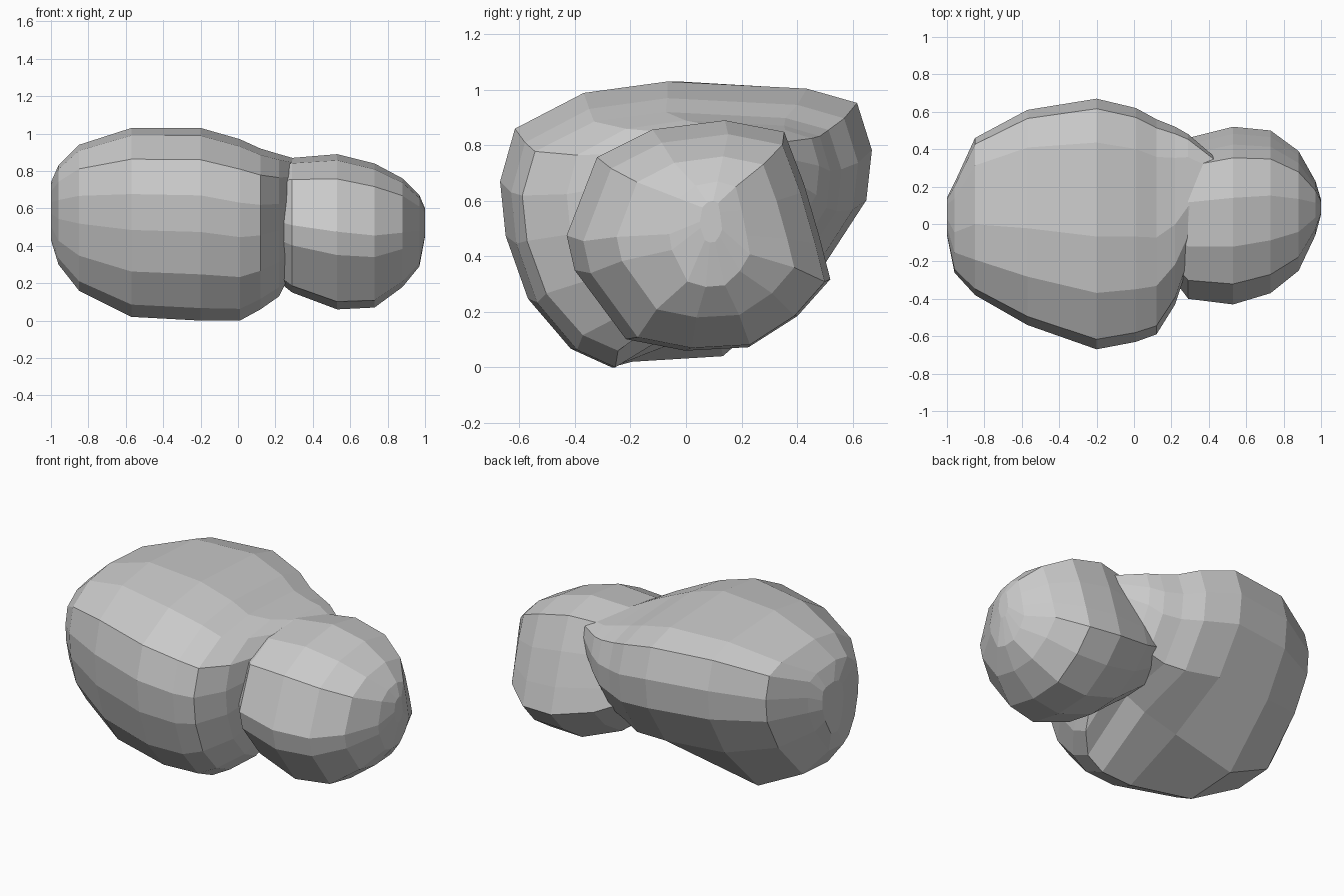
import bpy, bmesh

if "Cube" in bpy.data.objects:
    bpy.data.objects.remove(bpy.data.objects["Cube"])


def loft(name, profile, stations, hollow=None):
    """Fit a side profile (-1..1) into the y/z extents at each x station and skin it.
    hollow: index of the underside profile point that rises towards +x."""
    bm = bmesh.new()
    rings = []
    for x, y0, y1, z0, z1 in stations:
        ring = []
        for i, (u, v) in enumerate(profile):
            if i == hollow:
                v += max(-.1, min(.4, .3 + .75 * x))
            ring.append(bm.verts.new((x,
                                      (y0 + y1) / 2 + u * (y1 - y0) / 2,
                                      (z0 + z1) / 2 + v * (z1 - z0) / 2)))
        rings.append(ring)
    n = len(profile)
    for a, b in zip(rings, rings[1:]):
        for i in range(n):
            j = (i + 1) % n
            bm.faces.new((a[i], a[j], b[j], b[i]))
    bm.faces.new(rings[0])
    bm.faces.new(rings[-1])
    bmesh.ops.recalc_face_normals(bm, faces=bm.faces)
    mesh = bpy.data.meshes.new(name)
    bm.to_mesh(mesh)
    bm.free()
    ob = bpy.data.objects.new(name, mesh)
    bpy.context.collection.objects.link(ob)
    return ob


# Large lobe: leans back, with an undercut rear, tapering into the small lobe
large_profile = [(-1, .3), (-.97, -.08), (-.85, -.52), (-.62, -.87), (-.4, -1),
                 (.17, -.86), (.72, -.33), (.97, .17), (1, .52), (.92, .85),
                 (.65, .95), (-.1, 1), (-.55, .92), (-.92, .67)]
large = loft("lumpy_body", large_profile, [
    (-1.00, -.06, .14, .43, .74),
    (-.96, -.26, .22, .30, .83),
    (-.85, -.38, .46, .16, .94),
    (-.57, -.54, .61, .02, 1.03),
    (-.20, -.67, .67, .00, 1.03),
    (.01, -.63, .62, .00, .97),
    (.12, -.59, .56, .06, .92),
    (.22, -.43, .52, .13, .89),
    (.29, -.22, .48, .27, .87),
    (.50, .05, .30, .60, .82)], hollow=5)

# Small lobe: bulges low at the rear, blunt at the outer end
small_profile = [(-1, 0), (-.94, -.3), (-.55, -.9), (-.1, -1), (.38, -.97),
                 (.75, -.7), (1, -.38), (.92, -.02), (.8, .45), (.65, .9),
                 (.2, 1), (-.35, .92), (-.77, .68)]
small = loft("small_lobe", small_profile, [
    (.10, -.15, .38, .30, .82),
    (.29, -.40, .46, .15, .87),
    (.53, -.43, .52, .06, .89),
    (.73, -.37, .50, .07, .84),
    (.88, -.25, .39, .18, .76),
    (.97, -.06, .23, .29, .67),
    (1.00, .05, .13, .45, .60)])

# Fuse both lobes into one faceted body
union = large.modifiers.new("union", 'BOOLEAN')
union.operation = 'UNION'
union.solver = 'EXACT'
union.object = small
bpy.context.view_layer.objects.active = large
bpy.ops.object.modifier_apply(modifier=union.name)
bpy.data.objects.remove(small)
